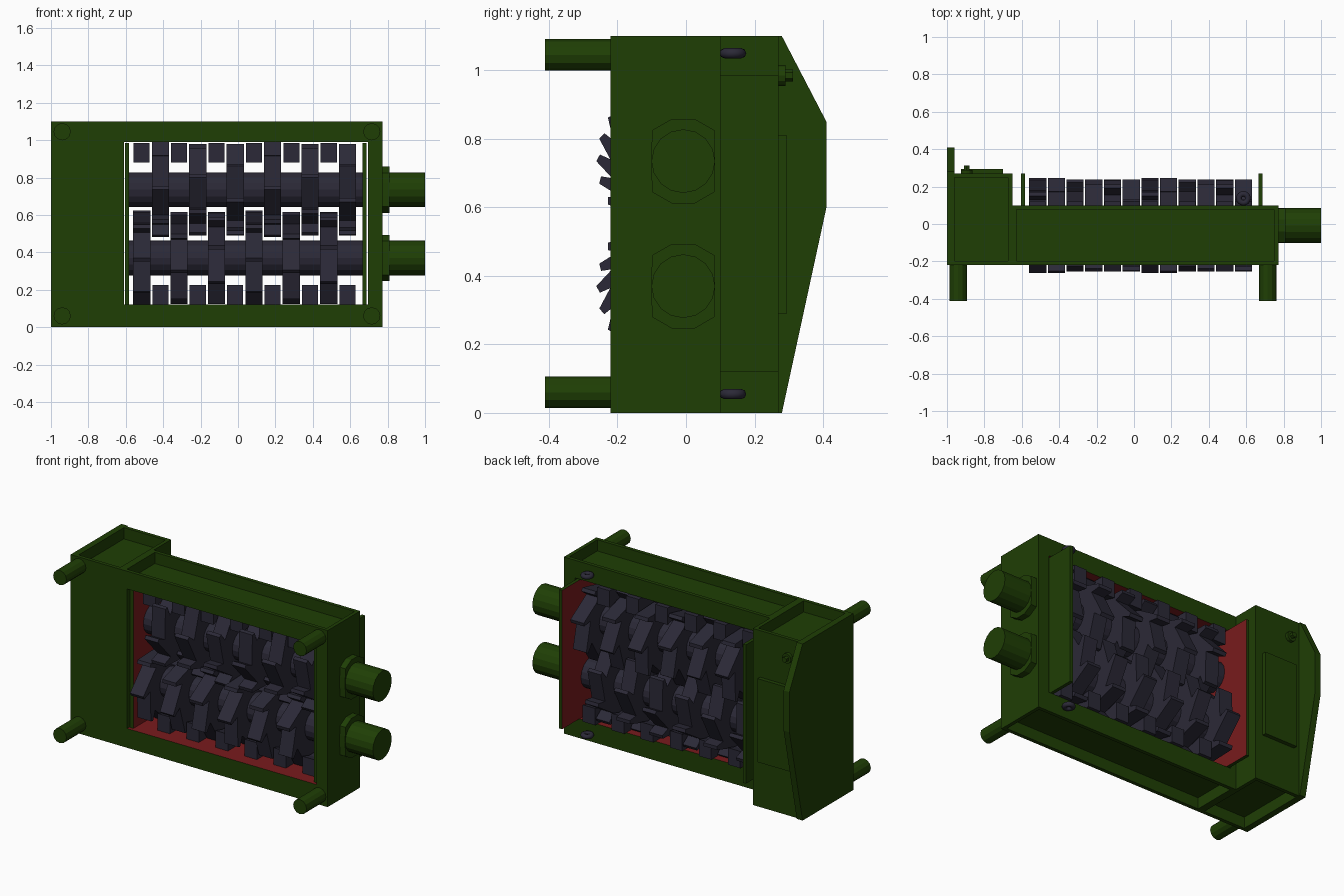
import bpy, bmesh, math
from mathutils import Matrix, Vector

if "Cube" in bpy.data.objects:
    bpy.data.objects.remove(bpy.data.objects["Cube"])


def material(name, rgb):
    m = bpy.data.materials.new(name)
    m.diffuse_color = (*rgb, 1)
    m.use_nodes = True
    m.node_tree.nodes["Principled BSDF"].inputs["Base Color"].default_value = m.diffuse_color
    return m


GREEN = material("dark green paint", (0.0135, 0.049, 0.0015))
RED = material("red inner paint", (0.19, 0.011, 0.012))
STEEL = material("dark steel", (0.024, 0.022, 0.038))


def finish(bm, name, *mats):
    bmesh.ops.recalc_face_normals(bm, faces=bm.faces)
    me = bpy.data.meshes.new(name)
    bm.to_mesh(me)
    bm.free()
    ob = bpy.data.objects.new(name, me)
    bpy.context.collection.objects.link(ob)
    for m in mats:
        me.materials.append(m)
    return ob


def box(name, x, y, z, mat=GREEN, red_dir=None, pocket_dir=None):
    """Box from ranges; optionally one red side and one recessed side."""
    bm = bmesh.new()
    size = Matrix.Diagonal((x[1] - x[0], y[1] - y[0], z[1] - z[0], 1))
    mid = Matrix.Translation(((x[0] + x[1]) / 2, (y[0] + y[1]) / 2, (z[0] + z[1]) / 2))
    bmesh.ops.create_cube(bm, size=1, matrix=mid @ size)
    bm.normal_update()
    if red_dir:
        for f in bm.faces:
            f.material_index = int(f.normal.dot(Vector(red_dir)) > 0.9)
    for d in pocket_dir or []:
        d = Vector(d)
        face = [f for f in bm.faces if f.normal.dot(d) > 0.9]
        bmesh.ops.inset_region(bm, faces=face, thickness=0.032)
        ext = bmesh.ops.extrude_face_region(bm, geom=face)
        bmesh.ops.translate(bm, vec=-0.07 * d, verts=[v for v in ext["geom"] if isinstance(v, bmesh.types.BMVert)])
        bmesh.ops.delete(bm, geom=face, context="FACES")
    return finish(bm, name, mat, RED)


def rod(name, axis, r, a, b, centre, sides, mat=GREEN):
    """Cylinder along x or y from a to b; centre holds the other two coordinates."""
    bm = bmesh.new()
    if axis == "X":
        rot, loc = Matrix.Rotation(math.pi / 2, 4, "Y"), ((a + b) / 2, *centre)
    else:
        rot, loc = Matrix.Rotation(math.pi / 2, 4, "X"), (centre[0], (a + b) / 2, centre[1])
    bmesh.ops.create_cone(bm, cap_ends=True, segments=sides, radius1=r, radius2=r, depth=abs(b - a),
                          matrix=Matrix.Translation(loc) @ rot)
    return finish(bm, name, mat)


def slab(name, outline, x0, x1, mat=GREEN):
    """Outline in (y, z) extruded along x."""
    bm = bmesh.new()
    f = bm.faces.new([bm.verts.new((x0, y, z)) for y, z in outline])
    ext = bmesh.ops.extrude_face_region(bm, geom=[f])
    bmesh.ops.translate(bm, vec=(x1 - x0, 0, 0), verts=[v for v in ext["geom"] if isinstance(v, bmesh.types.BMVert)])
    return finish(bm, name, mat)


UP, DOWN = (0, 0, 1), (0, 0, -1)
# Gearbox housing with pockets in top and bottom
box("gearbox", (-1, -0.65), (-0.22, 0.27), (0, 1.1), pocket_dir=[UP, DOWN])
slab("gearbox_end_plate", [(-0.22, 0), (0.28, 0), (0.41, 0.6), (0.41, 0.85), (0.28, 1.1), (-0.22, 1.1)], -1.0, -0.96)
box("gearbox_cover", (-0.925, -0.70), (0.26, 0.295), (0.29, 0.81))
rod("plug_base", "Y", 0.031, 0.26, 0.29, (-0.895, 0.985), 12)
rod("plug_nut", "Y", 0.017, 0.28, 0.312, (-0.895, 0.985), 6)

# Chamber frame: red where it faces the cutters
box("bottom_beam", (-0.65, 0.772), (-0.22, 0.1), (0, 0.12), red_dir=UP, pocket_dir=[DOWN])
box("top_beam", (-0.65, 0.772), (-0.22, 0.1), (0.99, 1.1), red_dir=DOWN, pocket_dir=[UP])
box("left_post", (-0.65, -0.61), (-0.22, 0.1), (0.12, 0.99))
box("right_post", (0.695, 0.772), (-0.22, 0.1), (0.12, 0.99))
box("left_guard", (-0.603, -0.582), (-0.2, 0.27), (0.12, 0.985), red_dir=(1, 0, 0))
box("right_guard", (0.665, 0.686), (-0.2, 0.27), (0.12, 0.985), red_dir=(-1, 0, 0))

# Feet
for x in (-0.94, 0.715):
    for z in (0.06, 1.045):
        rod("foot", "Y", 0.046, -0.412, -0.21, (x, z), 12)

# Lifting rings on the rear of the beams
for z in (0.055, 1.05):
    bpy.ops.mesh.primitive_torus_add(major_segments=16, minor_segments=8, major_radius=0.024,
                                     minor_radius=0.015, location=(0.585, 0.137, z))
    ring = bpy.context.object
    ring.name = "lifting_ring"
    ring.data.materials.append(STEEL)
    bpy.ops.object.shade_smooth_by_angle(angle=math.radians(50))

# Two counter-rotating shafts with sawtooth cutters and fixed scrapers
CY = -0.008
TEETH = 8
TOOTH = [(0.186, -2), (0.244, 4.5), (0.254, 0)]  # valley, hooked tip, start of the ramp


def cutter(x, cz, turn, phase):
    pts = []
    for k in range(TEETH):
        # Walk against the cutting direction so each ramp runs into the next valley
        for r, a in TOOTH[1:] + [(TOOTH[0][0], TOOTH[0][1] - 360 / TEETH)]:
            t = math.radians(180 + turn * (a + phase - k * 360 / TEETH))
            pts.append((CY + r * math.cos(t), cz + r * math.sin(t)))
    slab("cutter", pts, x - 0.046, x + 0.046, STEEL)


def flange(cz):
    """Round flange with flat front and rear sides."""
    ring = [math.radians(15 + 30 * k) for k in range(12)]
    pts = [(CY + max(-0.093, min(0.093, 0.128 * math.cos(t))), cz + 0.128 * math.sin(t)) for t in ring]
    slab("shaft_flange", pts, 0.76, 0.81)


for cz, turn, start, wall in ((0.735, -1, -0.415, 0.985), (0.37, 1, -0.515, 0.12)):
    rod("cutter_shaft", "X", 0.093, -0.59, 0.67, (CY, cz), 16, STEEL)
    flange(cz)
    rod("drive_stub", "X", 0.093, 0.76, 1.0, (CY, cz), 16)
    s = 1 if wall > cz else -1
    other = -0.515 if start > -0.5 else -0.415
    for i in range(6):
        cutter(start + 0.2 * i, cz, turn, 15 * i)
        # Scraper block with a hollow face towards the shaft
        x = other + 0.2 * i
        prof = [(-0.14, wall), (-0.14, wall - s * 0.105), (-0.07, wall - s * 0.085),
                (0.05, wall - s * 0.085), (0.12, wall - s * 0.105), (0.12, wall)]
        slab("scraper", prof, x - 0.043, x + 0.043, STEEL)
